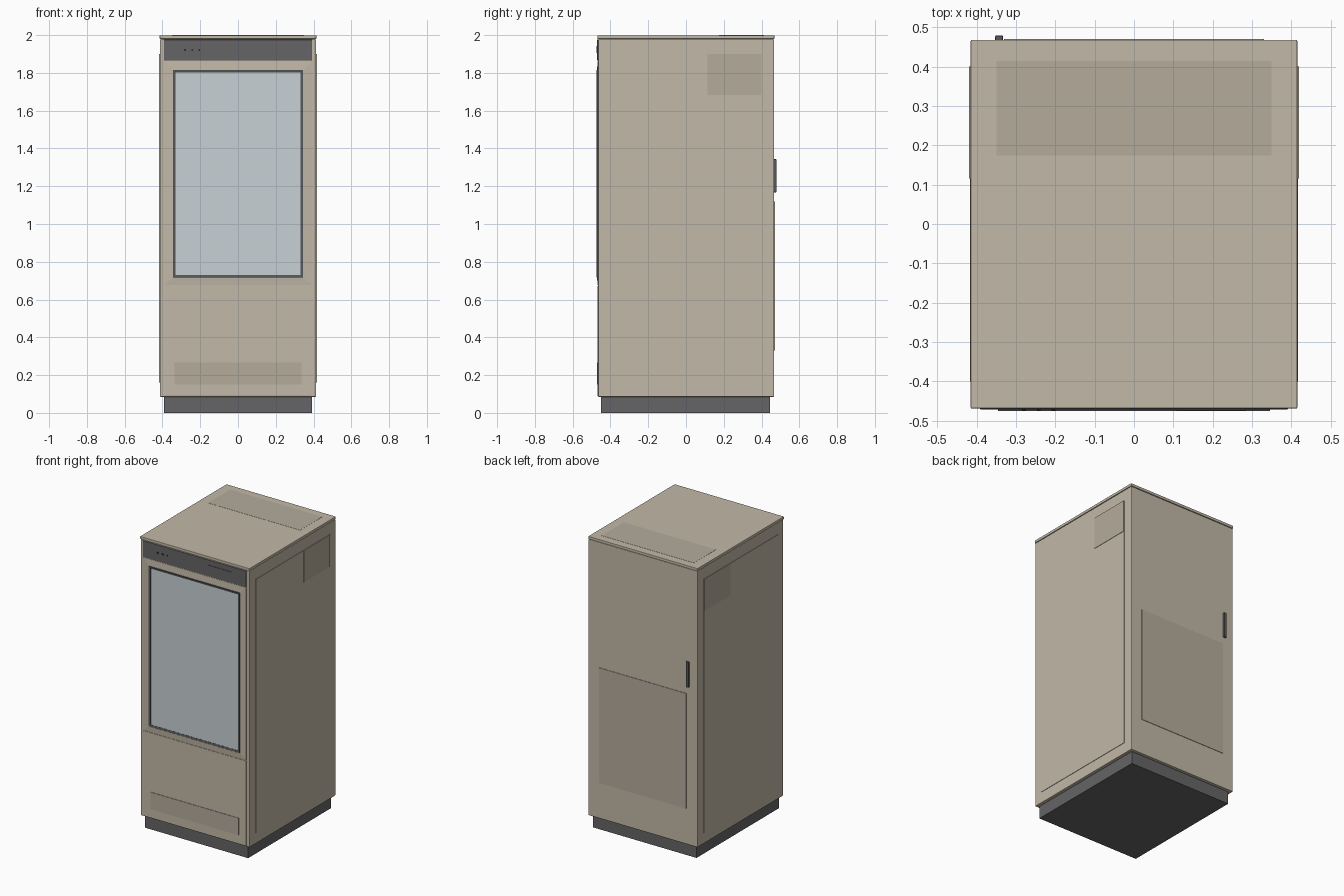
import bpy, bmesh
from mathutils import Vector

if "Cube" in bpy.data.objects:
    bpy.data.objects.remove(bpy.data.objects["Cube"])


def material(name, rgb):
    m = bpy.data.materials.new(name)
    m.diffuse_color = (*rgb, 1)
    m.use_nodes = True
    m.node_tree.nodes["Principled BSDF"].inputs["Base Color"].default_value = m.diffuse_color
    return m


BEIGE = material("beige_paint", (0.54, 0.48, 0.385))
VENT = material("vent_beige", (0.46, 0.41, 0.33))
GREY = material("dark_grey", (0.13, 0.13, 0.135))
TRIM = material("trim_grey", (0.09, 0.095, 0.10))
BLACK = material("black_plastic", (0.03, 0.03, 0.03))
GLASS = material("pale_glass", (0.58, 0.64, 0.66))


def finish(name, bm, mat):
    bmesh.ops.recalc_face_normals(bm, faces=bm.faces[:])
    me = bpy.data.meshes.new(name)
    bm.to_mesh(me)
    bm.free()
    me.materials.append(mat)
    ob = bpy.data.objects.new(name, me)
    bpy.context.collection.objects.link(ob)
    return ob


def box(name, x, y, z, mat, bevel=0.0):
    """Box from (min, max) ranges on each axis."""
    bm = bmesh.new()
    bmesh.ops.create_cube(bm, size=1)
    for v in bm.verts:
        v.co = Vector([r[0] if c < 0 else r[1] for c, r in zip(v.co, (x, y, z))])
    ob = finish(name, bm, mat)
    if bevel:
        mod = ob.modifiers.new("edge", 'BEVEL')
        mod.width = bevel
        mod.segments = 2
    return ob


def front_frame(name, outer, inner, y_back, y_out, y_in, mat):
    """Picture frame facing -y; rectangles are (half width, z low, z high)."""
    bm = bmesh.new()

    def ring(r, y):
        w, a, b = r
        return [bm.verts.new(p) for p in ((-w, y, a), (w, y, a), (w, y, b), (-w, y, b))]

    rings = [ring(outer, y_back), ring(outer, y_out), ring(inner, y_in), ring(inner, y_back)]
    for k in range(4):
        a, b = rings[k], rings[(k + 1) % 4]
        for i in range(4):
            j = (i + 1) % 4
            bm.faces.new((a[i], a[j], b[j], b[i]))
    return finish(name, bm, mat)


# Plinth, cabinet and lid
box("plinth", (-0.392, 0.392), (-0.45, 0.446), (0, 0.09), GREY)
box("cabinet", (-0.414, 0.414), (-0.466, 0.467), (0.085, 1.978), BEIGE, 0.005)
box("lid", (-0.415, 0.415), (-0.469, 0.468), (1.98, 1.999), BEIGE, 0.003)
box("lid_gap", (-0.408, 0.408), (-0.46, 0.46), (1.97, 1.985), TRIM)
box("lid_vent", (-0.35, 0.35), (0.174, 0.414), (1.99, 2.0), VENT)

# Front: control strip, window door and lower door
box("control_strip", (-0.392, 0.392), (-0.471, -0.45), (1.866, 1.976), GREY, 0.002)
front_frame("window_door", (0.39, 0.678, 1.861), (0.345, 0.715, 1.815), -0.455, -0.468, -0.471, BEIGE)
front_frame("window_bezel", (0.345, 0.718, 1.814), (0.331, 0.731, 1.801), -0.455, -0.475, -0.473, TRIM)
box("window_glass", (-0.333, 0.333), (-0.472, -0.45), (0.73, 1.803), GLASS)
box("lower_door", (-0.39, 0.39), (-0.469, -0.45), (0.09, 0.673), BEIGE, 0.002)
box("lower_door_vent", (-0.335, 0.335), (-0.472, -0.46), (0.15, 0.267), VENT)

# Controls on the strip
for i, x in enumerate((-0.28, -0.242, -0.205)):
    box(f"button_{i + 1}", (x - 0.005, x + 0.005), (-0.474, -0.465), (1.917, 1.927), BLACK)
box("drive_slot", (0.108, 0.285), (-0.474, -0.465), (1.905, 1.942), GREY)

# Side panels with upper rear vents
for side, s in (("right", 1), ("left", -1)):
    box(f"{side}_panel", sorted((s * 0.40, s * 0.417)), (-0.40, 0.40), (0.16, 1.90), BEIGE)
    box(f"{side}_vent", sorted((s * 0.40, s * 0.4195)), (0.115, 0.40), (1.682, 1.901), VENT)

# Rear vent and handle
box("rear_vent", (-0.33, 0.33), (0.46, 0.470), (0.33, 1.12), VENT)
box("rear_handle", (-0.353, -0.333), (0.46, 0.479), (1.168, 1.343), TRIM, 0.003)
